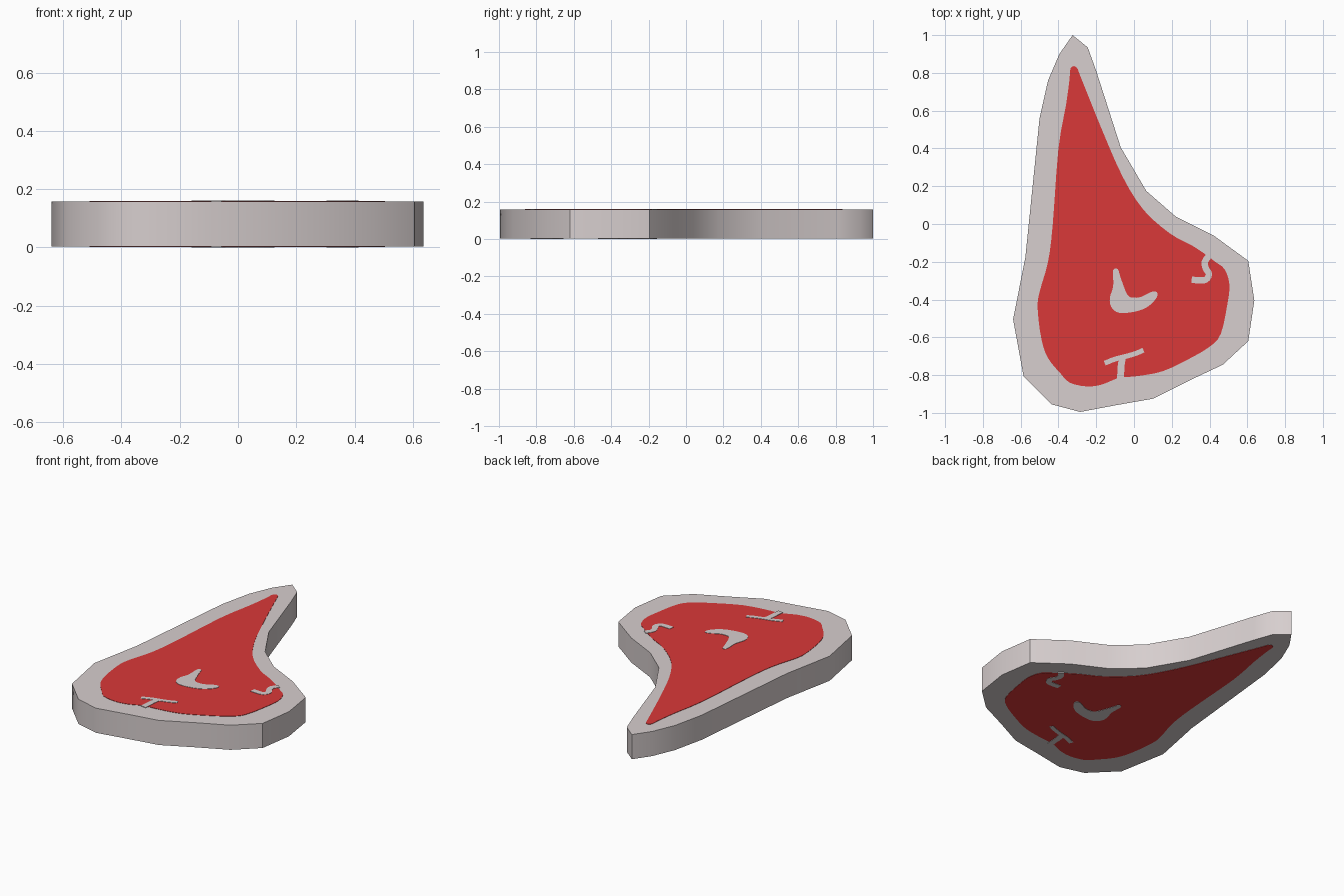
import bpy, bmesh, math
from mathutils import Vector

if "Cube" in bpy.data.objects:
    bpy.data.objects.remove(bpy.data.objects["Cube"])

H = 0.162      # slab height
T = 0.002      # thickness of painted plates


def material(name, rgb):
    m = bpy.data.materials.new(name)
    m.diffuse_color = (*rgb, 1)
    m.use_nodes = True
    m.node_tree.nodes["Principled BSDF"].inputs["Base Color"].default_value = m.diffuse_color
    return m


FAT = material("pale fat", (0.68, 0.62, 0.62))
MEAT = material("red meat", (0.70, 0.04, 0.04))


def smooth(pts, closed=True, n=3):
    """Catmull-Rom curve through the points."""
    p = [Vector(q) for q in pts]
    if not closed:
        p = [p[0]] + p + [p[-1]]
    c, out = len(p), []
    for i in (range(c) if closed else range(1, c - 2)):
        a, b, d, e = (p[(i + k) % c] for k in (-1, 0, 1, 2))
        for s in range(n):
            t = s / n
            out.append(0.5 * (2*b + (d - a)*t + (2*a - 5*b + 4*d - e)*t*t
                              + (3*b - a - 3*d + e)*t**3))
    return out if closed else out + [p[-2]]


def ribbon(path, width):
    """Outline of a strip of given width along a path."""
    pts = smooth(path, closed=False)
    left, right = [], []
    for i, q in enumerate(pts):
        d = (pts[min(i + 1, len(pts) - 1)] - pts[max(i - 1, 0)]).normalized()
        nrm = Vector((-d.y, d.x)) * width / 2
        left.append(q + nrm)
        right.append(q - nrm)
    return left + right[::-1]


def slab(name, outline, z0, z1, mat):
    """Extrude a flat outline from z0 to z1."""
    bm = bmesh.new()
    face = bm.faces.new([bm.verts.new((q[0], q[1], z0)) for q in outline])
    ext = bmesh.ops.extrude_face_region(bm, geom=[face], use_keep_orig=True)
    verts = [v for v in ext["geom"] if isinstance(v, bmesh.types.BMVert)]
    bmesh.ops.translate(bm, verts=verts, vec=(0, 0, z1 - z0))
    bmesh.ops.recalc_face_normals(bm, faces=bm.faces)
    me = bpy.data.meshes.new(name)
    bm.to_mesh(me)
    bm.free()
    me.materials.append(mat)
    ob = bpy.data.objects.new(name, me)
    bpy.context.collection.objects.link(ob)
    return ob


# Fat slab: low-poly steak silhouette
rim = [(-.325, 1), (-.245, .935), (-.2, .81), (-.07, .405), (.065, .175),
       (.22, .04), (.42, -.06), (.605, -.195), (.637, -.405), (.605, -.62),
       (.47, -.745), (.29, -.83), (.1, -.925), (-.1, -.96), (-.285, -.995),
       (-.435, -.955), (-.585, -.805), (-.64, -.505), (-.575, -.175),
       (-.5, .56), (-.455, .76), (-.395, .9)]
body = slab("fat_slab", rim, T * 2, H - T * 2, FAT)
bpy.context.view_layer.objects.active = body
body.select_set(True)
bpy.ops.object.shade_smooth_by_angle(angle=math.radians(35))

# Red meat area
meat = smooth([(-.335, .825), (-.305, .83), (-.275, .76), (-.17, .5), (-.06, .25),
               (.05, .075), (.19, -.05), (.3, -.11), (.37, -.155), (.43, -.2),
               (.48, -.24), (.505, -.32), (.495, -.42), (.46, -.58),
               (.4, -.65), (.28, -.72), (.15, -.78), (.02, -.805),
               (-.08, -.815), (-.17, -.85), (-.25, -.86), (-.34, -.84),
               (-.39, -.79), (-.455, -.71), (-.49, -.61), (-.51, -.45),
               (-.5, -.36), (-.455, -.2), (-.43, 0), (-.4, .4),
               (-.36, .63), (-.342, .76)])

# Fat marks: central bone-shaped patch and two branching veins
marks = {
    "center_fat": smooth([(-.11, -.245), (-.085, -.24), (-.072, -.28), (-.035, -.375),
                          (0, -.39), (.04, -.385), (.09, -.36), (.12, -.36),
                          (.12, -.39), (.07, -.44), (0, -.465), (-.08, -.47),
                          (-.12, -.44), (-.128, -.39), (-.11, -.33)]),
    "side_vein": ribbon([(.4, -.165), (.375, -.2), (.38, -.235), (.397, -.265),
                         (.38, -.295), (.345, -.298), (.305, -.295)], .034),
    "lower_vein_stem": ribbon([(-.075, -.83), (-.07, -.79), (-.068, -.75), (-.06, -.705)], .036),
    "lower_vein_branch": ribbon([(-.155, -.737), (-.1, -.715), (-.04, -.7),
                                 (.01, -.685), (.05, -.668)], .026),
}

# Same pattern on the top and the underside
for side, zm, zf in (("top", (H - 2*T, H - T), (H - 2*T, H)),
                     ("bottom", (T, 2*T), (0, 2*T))):
    slab(side + "_meat", meat, *zm, MEAT)
    for name, outline in marks.items():
        slab(side + "_" + name, outline, *zf, FAT)
